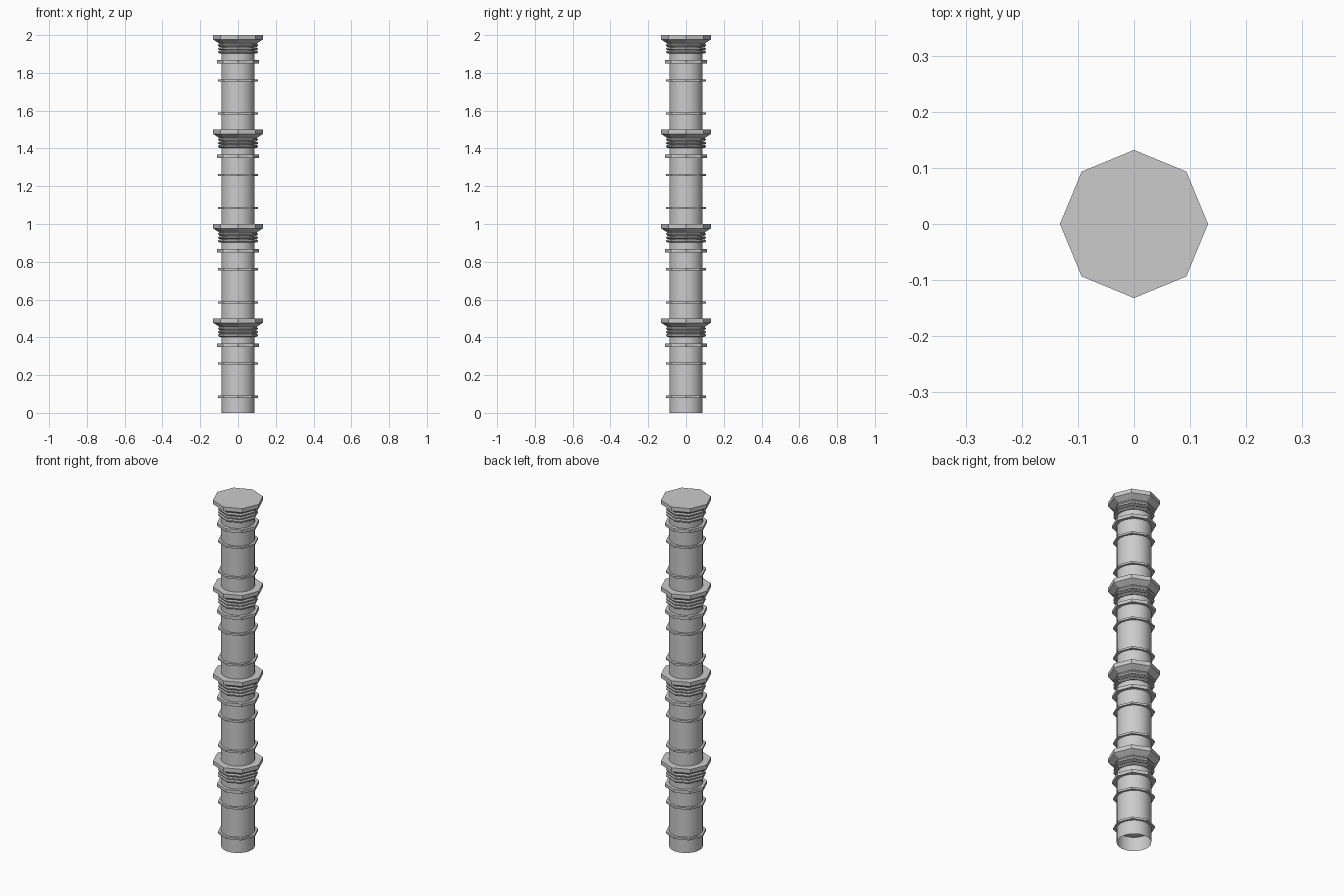
import bpy
import bmesh
from math import cos, sin, tau

if "Cube" in bpy.data.objects:
    bpy.data.objects.remove(bpy.data.objects["Cube"])


def lathe(name, profile, sides, capped=True, smooth=False):
    """Stack of regular polygons following (radius, z) pairs."""
    bm = bmesh.new()
    rings = [[bm.verts.new((r * cos(tau * i / sides), r * sin(tau * i / sides), z))
              for i in range(sides)] for r, z in profile]
    for lo, hi in zip(rings, rings[1:]):
        for i in range(sides):
            j = (i + 1) % sides
            face = bm.faces.new((lo[i], lo[j], hi[j], hi[i]))
            face.smooth = smooth
    if capped:
        bm.faces.new(rings[0][::-1])
        bm.faces.new(rings[-1])
    mesh = bpy.data.meshes.new(name)
    bm.to_mesh(mesh)
    bm.free()
    obj = bpy.data.objects.new(name, mesh)
    bpy.context.collection.objects.link(obj)
    return obj


SECTION = 0.5

# Octagonal parts of one section: thin bands, collar, neck mouldings, flared cap
PARTS = {
    "lower_band": [(0.106, 0.080), (0.106, 0.091)],
    "middle_band": [(0.106, 0.255), (0.106, 0.266)],
    "collar": [(0.111, 0.349), (0.111, 0.367)],
    "neck_ring_low": [(0.099, 0.403), (0.105, 0.408), (0.105, 0.414), (0.099, 0.419)],
    "neck_ring_mid": [(0.099, 0.421), (0.105, 0.425), (0.105, 0.431), (0.099, 0.435)],
    "neck_ring_high": [(0.098, 0.437), (0.105, 0.444), (0.105, 0.449), (0.098, 0.458)],
    "flared_cap": [(0.100, 0.456), (0.132, 0.477), (0.132, 0.500)],
}

for n in range(4):
    base = n * SECTION
    # Round open tube
    lathe(f"shaft_{n + 1}", [(0.088, base), (0.088, base + 0.49)], 32,
          capped=False, smooth=True)
    for part, profile in PARTS.items():
        lathe(f"{part}_{n + 1}", [(r, z + base) for r, z in profile], 8)
